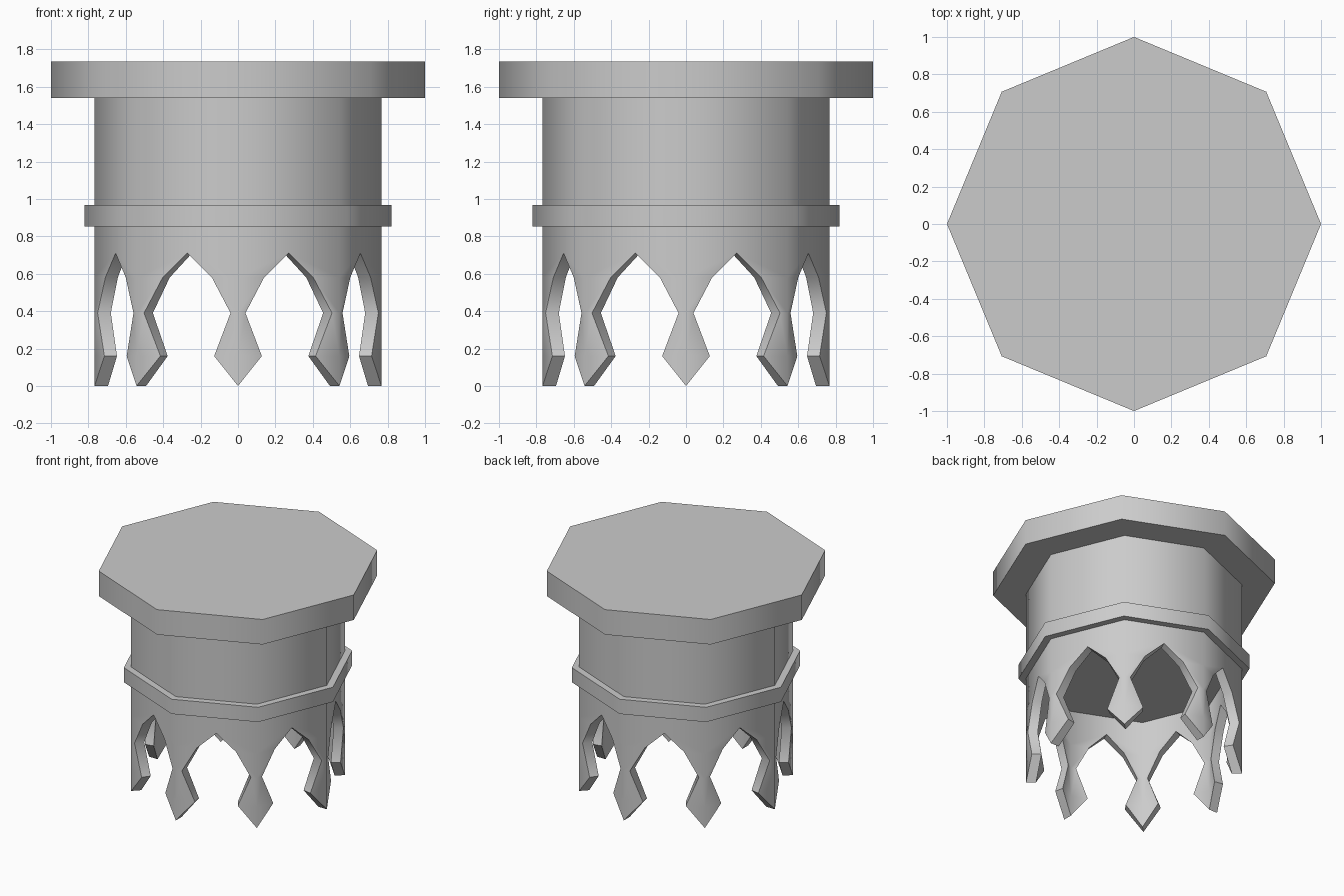
import bpy, bmesh, math
from mathutils import Vector

if "Cube" in bpy.data.objects:
    bpy.data.objects.remove(bpy.data.objects["Cube"])

SIDES = 8
R_OUT, R_IN = 0.767, 0.695


def finish(name, bm):
    bmesh.ops.remove_doubles(bm, verts=bm.verts, dist=1e-4)
    bmesh.ops.recalc_face_normals(bm, faces=bm.faces)
    mesh = bpy.data.meshes.new(name)
    bm.to_mesh(mesh)
    bm.free()
    obj = bpy.data.objects.new(name, mesh)
    bpy.context.collection.objects.link(obj)
    bpy.ops.object.select_all(action='DESELECT')
    obj.select_set(True)
    bpy.context.view_layer.objects.active = obj
    bpy.ops.object.shade_smooth_by_angle(angle=math.radians(50))
    return obj


def corner(i, r, z):
    a = math.tau * i / SIDES
    return Vector((r * math.cos(a), r * math.sin(a), z))


def add_face(bm, pts):
    bm.faces.new([bm.verts.new(p) for p in pts])


def prism(name, radius, z0, z1):
    bm = bmesh.new()
    bmesh.ops.create_cone(bm, cap_ends=True, segments=SIDES, radius1=radius,
                          radius2=radius, depth=z1 - z0)
    bmesh.ops.translate(bm, verts=bm.verts, vec=(0, 0, (z0 + z1) / 2))
    return finish(name, bm)


# Top slab and solid upper drum (its underside is the inner ceiling)
prism("top_slab", 1.0, 1.54, 1.735)
prism("upper_drum", R_OUT, 0.852, 1.54)

# Raised band: octagonal ring swept from a small rectangle
bm = bmesh.new()
section = [(R_OUT, 0.852), (0.82, 0.852), (0.82, 0.967), (R_OUT, 0.967)]
for i in range(SIDES):
    for (ra, za), (rb, zb) in zip(section, section[1:]):
        add_face(bm, [corner(i, ra, za), corner(i + 1, ra, za),
                      corner(i + 1, rb, zb), corner(i, rb, zb)])
finish("band", bm)

# Hanging pendants with pointed arches between them.
# Profile: (fraction from corner to middle of a side, height)
profile = [(0, 0), (0.47, 0.16), (0.147, 0.39), (0.515, 0.58),
           (1, 0.71), (1, 0.852)]
bm = bmesh.new()
for i in range(SIDES):
    for step in (1, -1):
        def pt(u, r, z):
            return corner(i, r, z).lerp(corner(i + step, r, z), u / 2)

        for k, ((ua, za), (ub, zb)) in enumerate(zip(profile, profile[1:])):
            # outer and inner walls
            for r in (R_OUT, R_IN):
                pts = [pt(0, r, za), pt(ua, r, za), pt(ub, r, zb), pt(0, r, zb)]
                add_face(bm, pts[1:] if ua == 0 else pts)
            # thickness along the arch
            if k < 4:
                add_face(bm, [pt(ua, R_OUT, za), pt(ub, R_OUT, zb),
                              pt(ub, R_IN, zb), pt(ua, R_IN, za)])
finish("pendant_skirt", bm)
